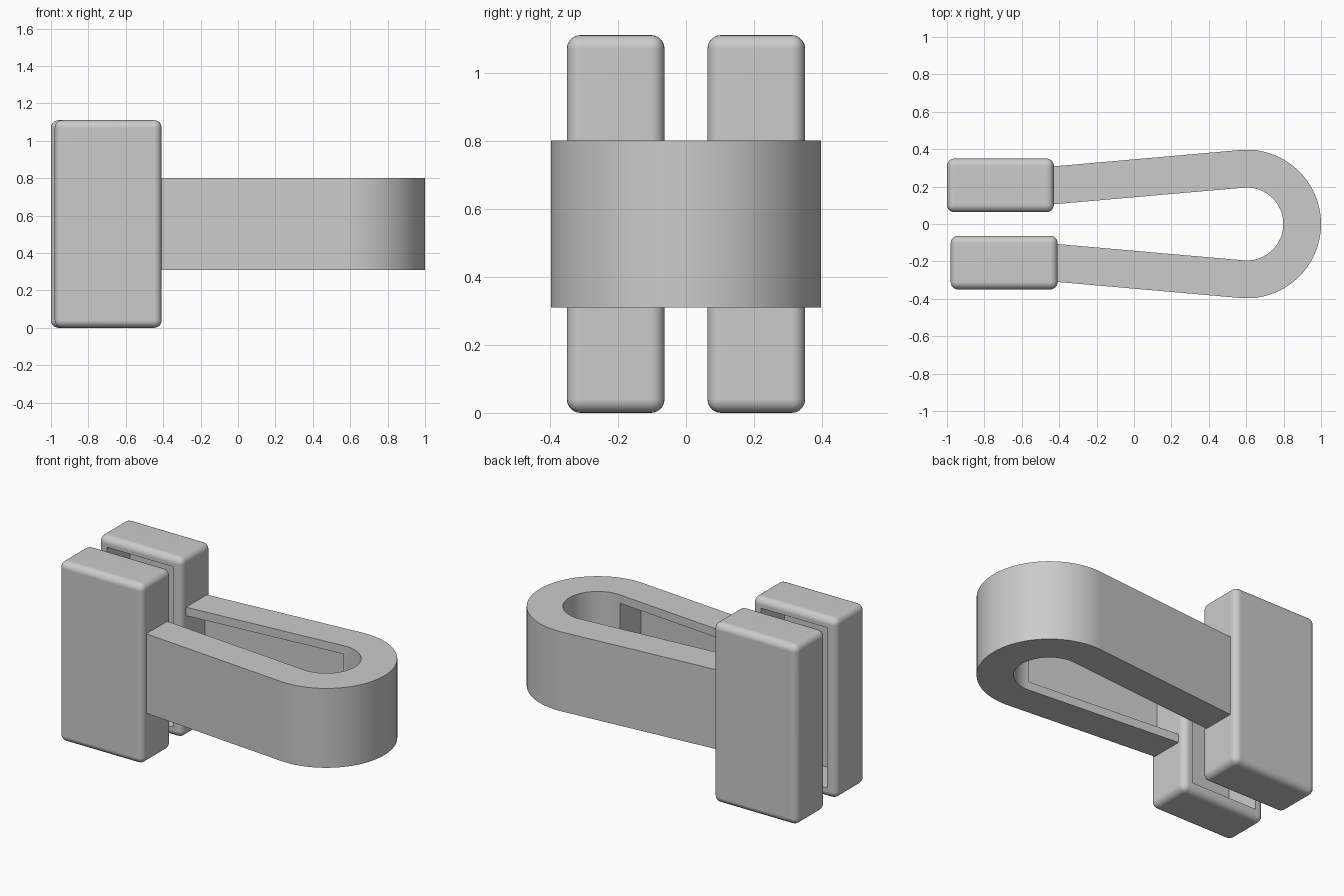
import bpy, bmesh, math
from mathutils import Matrix, Vector

cube = bpy.data.objects.get("Cube")
if cube:
    bpy.data.objects.remove(cube, do_unlink=True)

# Single grey material
GREY = (0.6, 0.6, 0.6, 1.0)
grey = bpy.data.materials.new("plain grey")
grey.use_nodes = True
grey.diffuse_color = GREY
grey.node_tree.nodes["Principled BSDF"].inputs["Base Color"].default_value = GREY


def make_object(name, bm):
    bmesh.ops.recalc_face_normals(bm, faces=bm.faces)
    mesh = bpy.data.meshes.new(name)
    bm.to_mesh(mesh)
    bm.free()
    mesh.materials.append(grey)
    obj = bpy.data.objects.new(name, mesh)
    bpy.context.collection.objects.link(obj)
    return obj


def box(name, low, high, matrix=Matrix(), radius=0.0):
    low, high = Vector(low), Vector(high)
    bm = bmesh.new()
    bmesh.ops.create_cube(bm, size=1)
    bmesh.ops.scale(bm, vec=high - low, verts=bm.verts)
    bmesh.ops.translate(bm, vec=(low + high) / 2, verts=bm.verts)
    if radius:
        bmesh.ops.bevel(bm, geom=bm.edges[:], offset=radius, segments=6,
                        profile=0.5, affect='EDGES')
    bmesh.ops.transform(bm, matrix=matrix, verts=bm.verts)
    return make_object(name, bm)


def activate(obj):
    bpy.ops.object.select_all(action='DESELECT')
    obj.select_set(True)
    bpy.context.view_layer.objects.active = obj


def cut(obj, cutter):
    activate(obj)
    mod = obj.modifiers.new("pocket", 'BOOLEAN')
    mod.operation = 'DIFFERENCE'
    mod.solver = 'EXACT'
    mod.object = cutter
    bpy.ops.object.modifier_apply(modifier=mod.name)
    bpy.data.objects.remove(cutter, do_unlink=True)


def finish(obj):
    activate(obj)
    bpy.ops.object.shade_smooth_by_angle(angle=math.radians(30))
    mod = obj.modifiers.new("flat sides", 'WEIGHTED_NORMAL')
    mod.keep_sharp = True


# Bent strap: a round bend with two arms converging towards the blocks
BEND_X, OUTER, INNER = 0.603, 0.397, 0.195
BOTTOM, TOP = 0.31, 0.80
TILT = math.radians(5)
END_X = -0.46
STEPS = 64


def side_path(radius):
    half = math.pi / 2 + TILT
    arc = []
    for i in range(STEPS + 1):
        a = half - 2 * half * i / STEPS
        arc.append((BEND_X + radius * math.cos(a), radius * math.sin(a)))
    x, y = arc[0]
    end_y = y - (x - END_X) * math.tan(TILT)
    return [(END_X, end_y)] + arc + [(END_X, -end_y)]


outline = side_path(OUTER) + side_path(INNER)[::-1]
bm = bmesh.new()
face = bm.faces.new([bm.verts.new((x, y, BOTTOM)) for x, y in outline])
result = bmesh.ops.extrude_face_region(bm, geom=[face])
raised = [v for v in result["geom"] if isinstance(v, bmesh.types.BMVert)]
bmesh.ops.translate(bm, vec=(0, 0, TOP - BOTTOM), verts=raised)
strap = make_object("bent_strap", bm)

# Deep channel along the inner side of each arm
LIP, WALL = 0.052, 0.02
for side in (1, -1):
    frame = Matrix.Translation((BEND_X, 0, 0)) @ Matrix.Rotation(side * TILT, 4, 'Z')
    near, far = sorted((side * (INNER - 0.03), side * (OUTER - WALL)))
    cut(strap, box("channel_cutter", (-1.3, near, BOTTOM + LIP),
                   (0, far, TOP - LIP), frame))
finish(strap)

# Two rounded blocks, each hollowed from the side facing the other
HEIGHT, LENGTH, RIM = 1.11, 0.572, 0.06
for name, side, start in (("left_block", 1, -1.0), ("right_block", -1, -0.98)):
    near, far = sorted((side * 0.063, side * 0.35))
    block = box(name, (start, near, 0), (start + LENGTH, far, HEIGHT), radius=0.04)
    near, far = sorted((side * 0.03, side * 0.29))
    cut(block, box("pocket_cutter", (start + RIM, near, RIM),
                   (start + LENGTH - RIM, far, HEIGHT - RIM)))
    finish(block)
